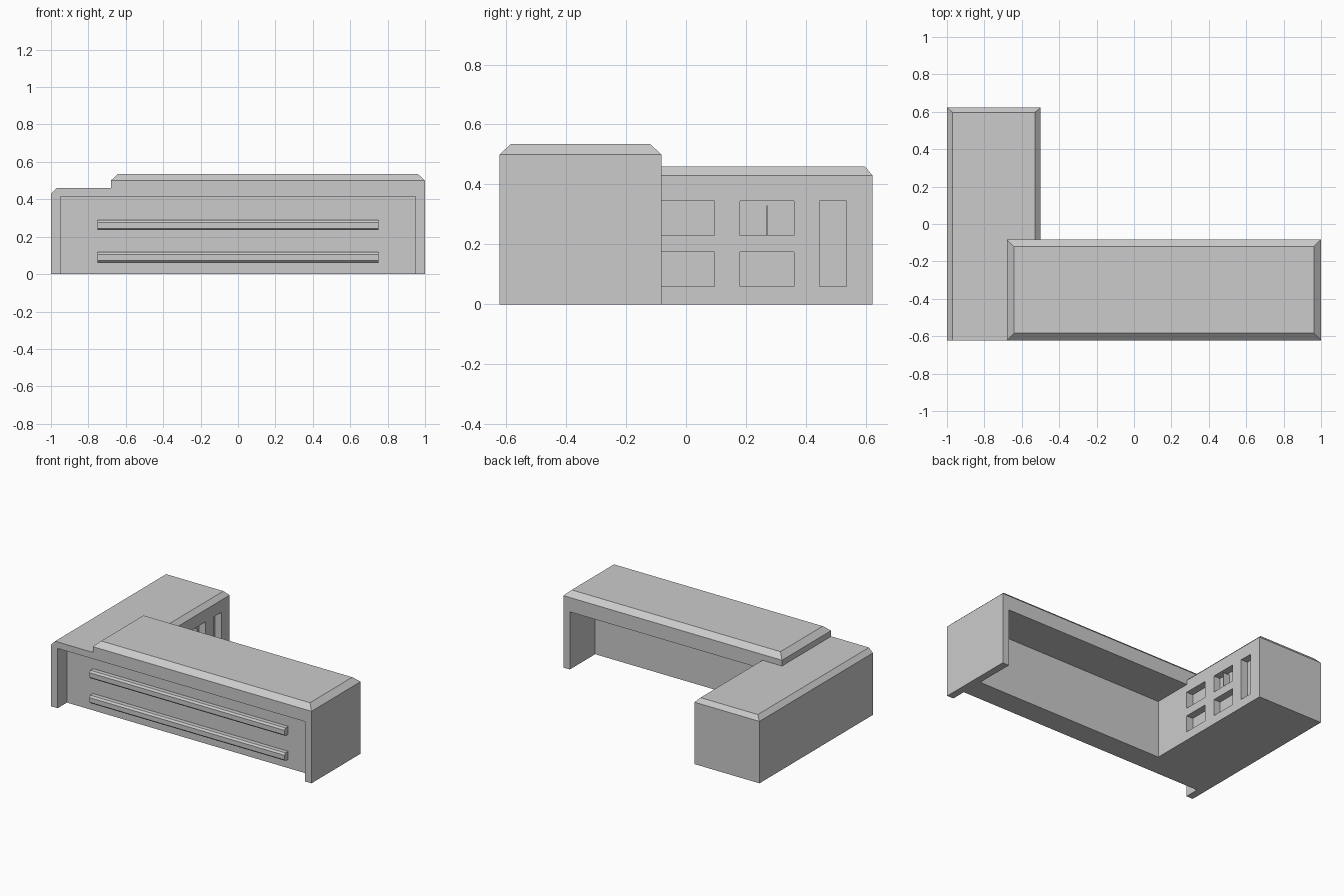
import bpy

if "Cube" in bpy.data.objects:
    bpy.data.objects.remove(bpy.data.objects["Cube"])


def slab(name, x0, x1, y0, y1, z0, z1, z2=None, inset=(0, 0, 0, 0)):
    """Box from z0 to z1, with an optional bevelled top up to z2 (inset left, right, front, back)."""
    l, r, f, b = inset
    rings = [(x0, x1, y0, y1, z0), (x0, x1, y0, y1, z1)]
    if z2 is not None:
        rings.append((x0 + l, x1 - r, y0 + f, y1 - b, z2))
    verts = []
    for a, c, d, e, z in rings:
        verts += [(a, d, z), (c, d, z), (c, e, z), (a, e, z)]
    n = len(rings)
    faces = [(3, 2, 1, 0), tuple(4 * (n - 1) + i for i in range(4))]
    for k in range(n - 1):
        for i in range(4):
            j = (i + 1) % 4
            faces.append((4 * k + i, 4 * k + j, 4 * k + 4 + j, 4 * k + 4 + i))
    return add_mesh(name, verts, faces)


def add_mesh(name, verts, faces):
    mesh = bpy.data.meshes.new(name)
    mesh.from_pydata(verts, [], faces)
    obj = bpy.data.objects.new(name, mesh)
    bpy.context.collection.objects.link(obj)
    return obj


def boolean(target, other, operation):
    mod = target.modifiers.new("cut", 'BOOLEAN')
    mod.operation = operation
    mod.solver = 'EXACT'
    mod.object = other
    bpy.context.view_layer.objects.active = target
    bpy.ops.object.modifier_apply(modifier=mod.name)
    bpy.data.objects.remove(other)


def cut(target, *box):
    boolean(target, slab("cutter", *box), 'DIFFERENCE')


Y = 0.622

# Low side wing joined to the raised main desk
desk = slab("desk_body", -1, -0.5, -Y, Y, 0, 0.43, 0.46, (0.03, 0.03, 0, 0.025))
main = slab("main_desk", -0.68, 1, -Y, -0.082, 0, 0.5, 0.535, (0.038,) * 4)
boolean(desk, main, 'UNION')

# Recessed front panel and the knee space behind it
cut(desk, -0.95, 0.95, -1, -0.52, -1, 0.415)
cut(desk, -0.5, 0.95, -0.36, 0.0, -1, 0.4)

# Shallow compartments in the wing's inner side
for z0, z1 in [(0.06, 0.175), (0.23, 0.345)]:
    for y0 in (-0.085, 0.18):
        cut(desk, -0.55, -0.4, y0, y0 + 0.18, z0, z1)
cut(desk, -0.55, -0.4, 0.445, 0.535, 0.06, 0.345)

# Divider in one compartment
slab("compartment_divider", -0.55, -0.502, 0.268, 0.272, 0.23, 0.33)

# Bevelled trim rails on the front panel
for i, z in enumerate((0.062, 0.235)):
    profile = [(-0.51, z), (-0.55, z), (-0.56, z + 0.01),
               (-0.56, z + 0.042), (-0.55, z + 0.055), (-0.51, z + 0.055)]
    n = len(profile)
    verts = [(x, y, h) for x in (-0.75, 0.75) for y, h in profile]
    faces = [tuple(range(n)), tuple(range(2 * n - 1, n - 1, -1))]
    faces += [(k, k + n, (k + 1) % n + n, (k + 1) % n) for k in range(n)]
    add_mesh(f"front_rail_{i + 1}", verts, faces)
